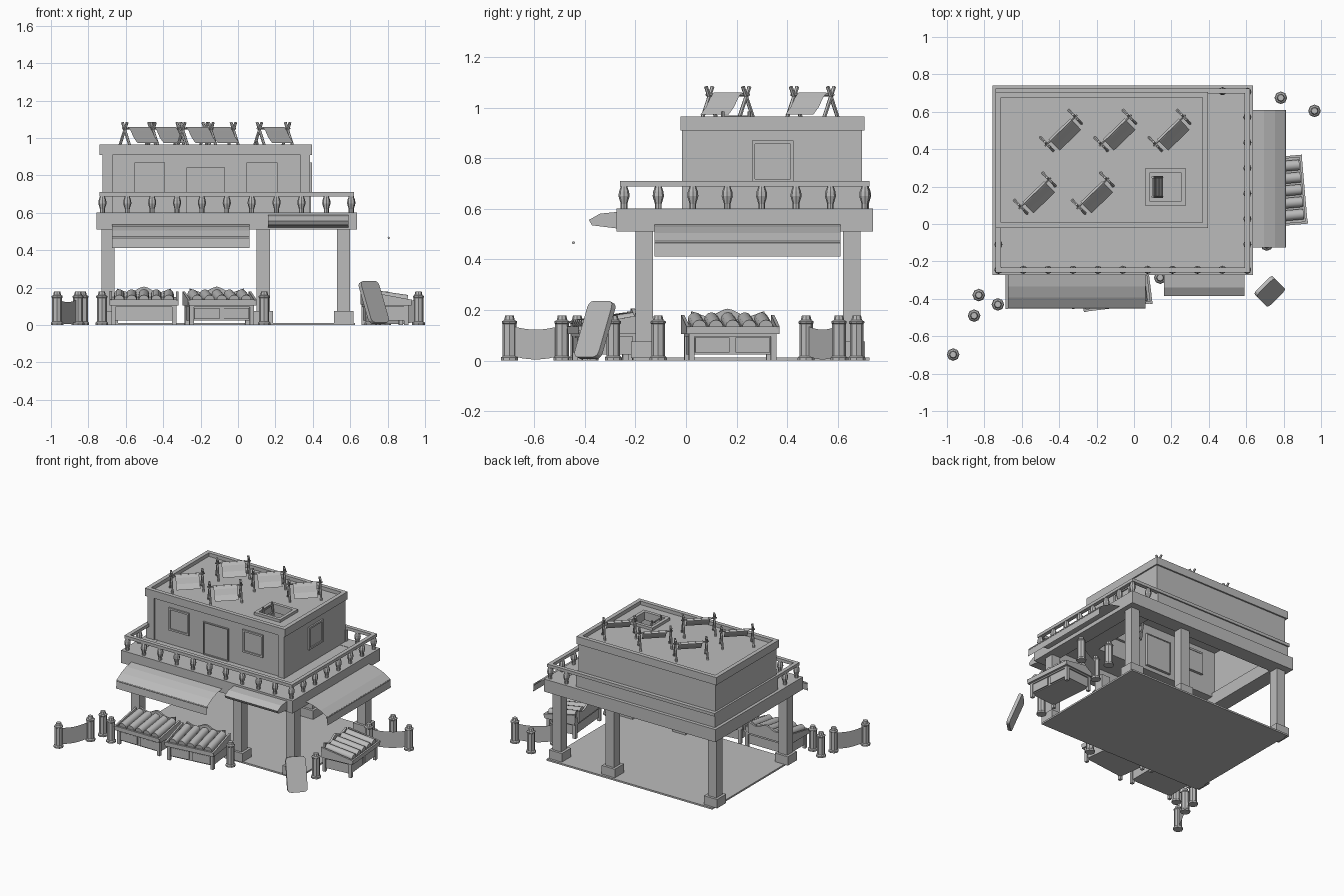
import bpy, bmesh, math
from mathutils import Matrix, Vector

if "Cube" in bpy.data.objects:
    bpy.data.objects.remove(bpy.data.objects["Cube"], do_unlink=True)

grey = bpy.data.materials.new("plain_grey")
grey.use_nodes = True
COLOUR = (0.5, 0.5, 0.5, 1)
grey.diffuse_color = COLOUR
grey.node_tree.nodes["Principled BSDF"].inputs["Base Color"].default_value = COLOUR


def finish(name, bm, matrix=None, smooth=False):
    if matrix:
        bmesh.ops.transform(bm, matrix=matrix, verts=bm.verts)
    bmesh.ops.recalc_face_normals(bm, faces=bm.faces)
    me = bpy.data.meshes.new(name)
    bm.to_mesh(me)
    bm.free()
    me.materials.append(grey)
    ob = bpy.data.objects.new(name, me)
    bpy.context.collection.objects.link(ob)
    if smooth:
        bpy.ops.object.select_all(action="DESELECT")
        ob.select_set(True)
        bpy.context.view_layer.objects.active = ob
        bpy.ops.object.shade_smooth_by_angle(angle=math.radians(40))
    return ob


def box(bm, x0, x1, y0, y1, z0, z1):
    m = Matrix.Translation(((x0 + x1) / 2, (y0 + y1) / 2, (z0 + z1) / 2))
    bmesh.ops.create_cube(bm, size=1, matrix=m @ Matrix.Diagonal((x1 - x0, y1 - y0, z1 - z0, 1)))


def frame(bm, outer, inner, z0, z1):
    """Rectangular ring; outer and inner are (x0, x1, y0, y1)."""
    a, b, c, d = outer
    e, f, g, h = inner
    box(bm, a, b, c, g, z0, z1)
    box(bm, a, b, h, d, z0, z1)
    box(bm, a, e, g, h, z0, z1)
    box(bm, f, b, g, h, z0, z1)


def shrink(r, t):
    return r[0] + t, r[1] - t, r[2] + t, r[3] - t


def prism(bm, pts, step):
    """Closed outline of 3D points swept along a vector."""
    face = bm.faces.new([bm.verts.new(p) for p in pts])
    out = bmesh.ops.extrude_face_region(bm, geom=[face])["geom"]
    bmesh.ops.translate(bm, vec=step, verts=[v for v in out if isinstance(v, bmesh.types.BMVert)])


def sheet(bm, path_a, path_b):
    a = [bm.verts.new(p) for p in path_a]
    b = [bm.verts.new(p) for p in path_b]
    for i in range(len(a) - 1):
        bm.faces.new((a[i], a[i + 1], b[i + 1], b[i]))


def rod(bm, p, q, r, sides=8):
    p, q = Vector(p), Vector(q)
    m = Matrix.Translation((p + q) / 2) @ (q - p).to_track_quat("Z", "Y").to_matrix().to_4x4()
    bmesh.ops.create_cone(bm, cap_ends=True, segments=sides, radius1=r, radius2=r,
                          depth=(q - p).length, matrix=m)


def lathe(bm, x, y, profile, sides=8):
    for (r0, z0), (r1, z1) in zip(profile, profile[1:]):
        bmesh.ops.create_cone(bm, cap_ends=True, segments=sides, radius1=r0, radius2=r1, depth=z1 - z0,
                              matrix=Matrix.Translation((x, y, (z0 + z1) / 2)))


def place(x, y, z=0, deg=0):
    return Matrix.Translation((x, y, z)) @ Matrix.Rotation(math.radians(deg), 4, "Z")


# Ground floor and pillars
bm = bmesh.new()
box(bm, -0.72, 0.625, -0.21, 0.725, 0, 0.012)
finish("ground_floor", bm)
bm = bmesh.new()
for px in (-0.695, 0.135, 0.565):
    for py in (-0.165, 0.655):
        box(bm, px - 0.035, px + 0.035, py - 0.035, py + 0.035, 0, 0.52)
        box(bm, px - 0.053, px + 0.053, py - 0.053, py + 0.053, 0.01, 0.075)
finish("pillars", bm)

# Balcony slab, open below the upper room
SLAB = (-0.757, 0.635, -0.274, 0.74)
ROOM = (-0.725, 0.385, -0.015, 0.695)
bm = bmesh.new()
frame(bm, SLAB, shrink(SLAB, 0.11), 0.51, 0.602)
frame(bm, shrink(SLAB, 0.05), shrink(ROOM, 0.05), 0.575, 0.6)
finish("balcony_slab", bm)

# Railing and balusters
RAIL = (-0.74, 0.62, -0.26, 0.725)
bm = bmesh.new()
frame(bm, RAIL, shrink(RAIL, 0.028), 0.688, 0.71)
finish("railing", bm)
bm = bmesh.new()
spindle = [(0.013, 0.6), (0.013, 0.62), (0.022, 0.65), (0.02, 0.668), (0.012, 0.69)]
spots = [(-0.725 + 0.133 * i, -0.245) for i in range(11)]
spots += [(0.606, -0.245 + 0.136 * i) for i in range(1, 8)]
spots += [(-0.725, -0.11), (0.473, 0.71)]
for sx, sy in spots:
    lathe(bm, sx, sy, spindle)
finish("balusters", bm, smooth=True)
bm = bmesh.new()
box(bm, -0.735, 0.39, 0.69, 0.715, 0.6, 0.69)
box(bm, -0.735, -0.715, -0.015, 0.71, 0.6, 0.69)
finish("wall_ledge", bm)

# Upper room walls, front wall set back
a, b, c, d = ROOM
bm = bmesh.new()
box(bm, a, a + 0.055, c, d, 0.6, 0.92)
box(bm, b - 0.05, b, c, d, 0.6, 0.92)
box(bm, a, b, d - 0.05, d, 0.6, 0.92)
box(bm, a + 0.05, b - 0.05, c + 0.01, c + 0.05, 0.6, 0.92)
finish("room_walls", bm)

# Roof with a rim and hatch opening
CORNICE = (-0.74, 0.395, -0.022, 0.706)
HATCH = (0.062, 0.276, 0.095, 0.3)
bm = bmesh.new()
frame(bm, CORNICE, shrink(CORNICE, 0.03), 0.91, 0.966)
finish("roof_rim", bm)
bm = bmesh.new()
frame(bm, shrink(CORNICE, 0.02), shrink(HATCH, 0.022), 0.915, 0.94)
finish("roof_deck", bm)
bm = bmesh.new()
frame(bm, HATCH, shrink(HATCH, 0.024), 0.9, 0.96)
finish("roof_hatch", bm)
bm = bmesh.new()
for y in (0.145, 0.25):
    rod(bm, (0.15, y, 0.62), (0.1, y, 0.985), 0.007)
for i in range(7):
    t = i / 6.5
    rod(bm, (0.15 - 0.05 * t, 0.145, 0.64 + 0.35 * t), (0.15 - 0.05 * t, 0.25, 0.64 + 0.35 * t), 0.005)
finish("ladder", bm)


# Windows and door: frames laid flat, then turned upright
def opening(name, w, h, t, matrix):
    bm = bmesh.new()
    outer = (-w / 2, w / 2, 0, h)
    frame(bm, outer, shrink(outer, t), -0.058, 0.012)
    box(bm, -w / 2 + t, w / 2 - t, t, h - t, -0.054, 0.004)
    finish(name, bm, matrix @ Matrix.Rotation(math.pi / 2, 4, "X"))


opening("front_window_right", 0.165, 0.165, 0.013, place(-0.472, -0.004, 0.705))
opening("front_window_left", 0.165, 0.165, 0.013, place(0.128, -0.004, 0.705))
opening("side_window", 0.165, 0.165, 0.013, place(0.384, 0.343, 0.705, 90))
opening("door", 0.205, 0.24, 0.007, place(-0.172, -0.004, 0.602))


# Cloth awnings with a hanging flap and a thin rod
def awning(name, w, matrix):
    bm = bmesh.new()
    path = [(0, 0.538), (-0.06, 0.528), (-0.12, 0.505), (-0.173, 0.472), (-0.178, 0.412)]
    sheet(bm, [(-w / 2, y, z) for y, z in path], [(w / 2, y, z) for y, z in path])
    rod(bm, (-w / 2, -0.171, 0.466), (w / 2, -0.171, 0.466), 0.006)
    finish(name, bm, matrix)


awning("front_awning", 0.735, place(-0.305, -0.274))
awning("side_awning", 0.735, place(0.635, 0.243, 0, 90))

# Canopy box over the entrance
bm = bmesh.new()
outline = [(-0.27, 0.588), (-0.34, 0.581), (-0.384, 0.556), (-0.372, 0.535), (-0.27, 0.522)]
prism(bm, [(0.16, y, z) for y, z in outline], (0.43, 0, 0))
finish("entrance_canopy", bm)


# Market stalls
def stall(name, matrix):
    bm = bmesh.new()
    for sx in (-1, 1):
        for y in (-0.1, 0.1):
            box(bm, sx * 0.162 - 0.011, sx * 0.162 + 0.011, y - 0.011, y + 0.011, 0, 0.115)
        # flared tray side
        x = sx * 0.172
        prism(bm, [(x, -0.122, 0.105), (x, -0.13, 0.135), (x, 0.115, 0.18), (x, 0.11, 0.105)],
              (sx * 0.013, 0, 0))
        box(bm, sx * 0.08 - 0.068, sx * 0.08 + 0.068, -0.108, -0.1, 0.032, 0.092)
    box(bm, -0.165, 0.165, -0.1, 0.1, 0.025, 0.11)
    box(bm, -0.173, 0.173, -0.112, 0.11, 0.095, 0.108)
    box(bm, -0.18, 0.18, -0.128, -0.115, 0.105, 0.135)
    prism(bm, [(-0.175, -0.115, 0.105), (-0.175, -0.115, 0.118), (-0.175, 0.11, 0.15),
               (-0.175, 0.11, 0.105)], (0.35, 0, 0))
    # wavy back board
    top = [(-0.145 + 0.29 * i / 16) for i in range(17)]
    crest = [(x, 0.105, 0.188 + 0.017 * math.cos(x * 38) * (1 - abs(x) * 3)) for x in top]
    prism(bm, [(-0.145, 0.105, 0.11)] + crest + [(0.145, 0.105, 0.11)], (0, 0.014, 0))
    finish(name, bm, matrix)
    bm = bmesh.new()
    for i in range(-2, 3):
        rod(bm, (i * 0.066, -0.108, 0.133), (i * 0.066, 0.1, 0.163), 0.028, 12)
    finish(name + "_rolls", bm, matrix, smooth=True)


stall("front_stall_right", place(-0.503, -0.325))
stall("front_stall_left", place(-0.1, -0.32, 0, 7))
stall("side_stall", place(0.785, 0.175, 0, 95))

# Bollards
bollard = [(0.034, 0), (0.034, 0.012), (0.027, 0.018), (0.027, 0.145), (0.03, 0.148), (0.03, 0.155),
           (0.021, 0.16), (0.017, 0.178)]
bm = bmesh.new()
for x, y in ((-0.83, -0.38), (-0.855, -0.49), (-0.728, -0.43), (-0.967, -0.698), (0.785, 0.675),
             (0.965, 0.605), (0.73, 0.475), (0.14, -0.287), (0.71, -0.11)):
    lathe(bm, x, y, bollard)
finish("bollards", bm)


# Sagging cloth barriers between bollards
def barrier(name, p, q):
    bm = bmesh.new()
    pts = [(Vector(p).lerp(Vector(q), i / 8), 0.07 * (i / 8) * (1 - i / 8)) for i in range(9)]
    sheet(bm, [(v.x, v.y, 0.14 - s) for v, s in pts], [(v.x, v.y, 0.022 - s) for v, s in pts])
    finish(name, bm)


barrier("front_barrier", (-0.967, -0.698), (-0.855, -0.49))
barrier("side_barrier", (0.73, 0.475), (0.965, 0.605))

# Leaning rounded board
bm = bmesh.new()
corners = []
for cx, cz, start in ((0.042, 0.03, -90), (0.042, 0.218, 0), (-0.042, 0.218, 90), (-0.042, 0.03, 180)):
    for k in range(4):
        t = math.radians(start + 30 * k)
        corners.append((cx + 0.026 * math.cos(t), 0, cz + 0.026 * math.sin(t)))
prism(bm, corners, (0, 0.022, 0))
lean = Matrix.Rotation(math.radians(-22), 4, "X")
finish("leaning_board", bm, place(0.766, -0.4, 0.01, 45) @ lean)


# Drying racks: crossed sticks, a bar and a hanging cloth
def rack(name, x, y):
    bm = bmesh.new()
    for ex in (-0.105, 0.105):
        for s in (-1, 1):
            rod(bm, (ex, s * 0.048, 0), (ex, -s * 0.018, 0.145), 0.008, 6)
    rod(bm, (-0.12, 0, 0.113), (0.12, 0, 0.113), 0.006, 6)
    drape = [(0.012, 0.108), (0, 0.121), (-0.02, 0.1), (-0.042, 0.065), (-0.072, 0.035)]
    sheet(bm, [(-0.08, v, w) for v, w in drape], [(0.08, v, w) for v, w in drape])
    finish(name, bm, place(x, y, 0.938, 44))


for i, (x, y) in enumerate(((-0.39, 0.5), (-0.1, 0.5), (0.19, 0.5), (-0.53, 0.165), (-0.22, 0.165))):
    rack("drying_rack_%d" % (i + 1), x, y)
